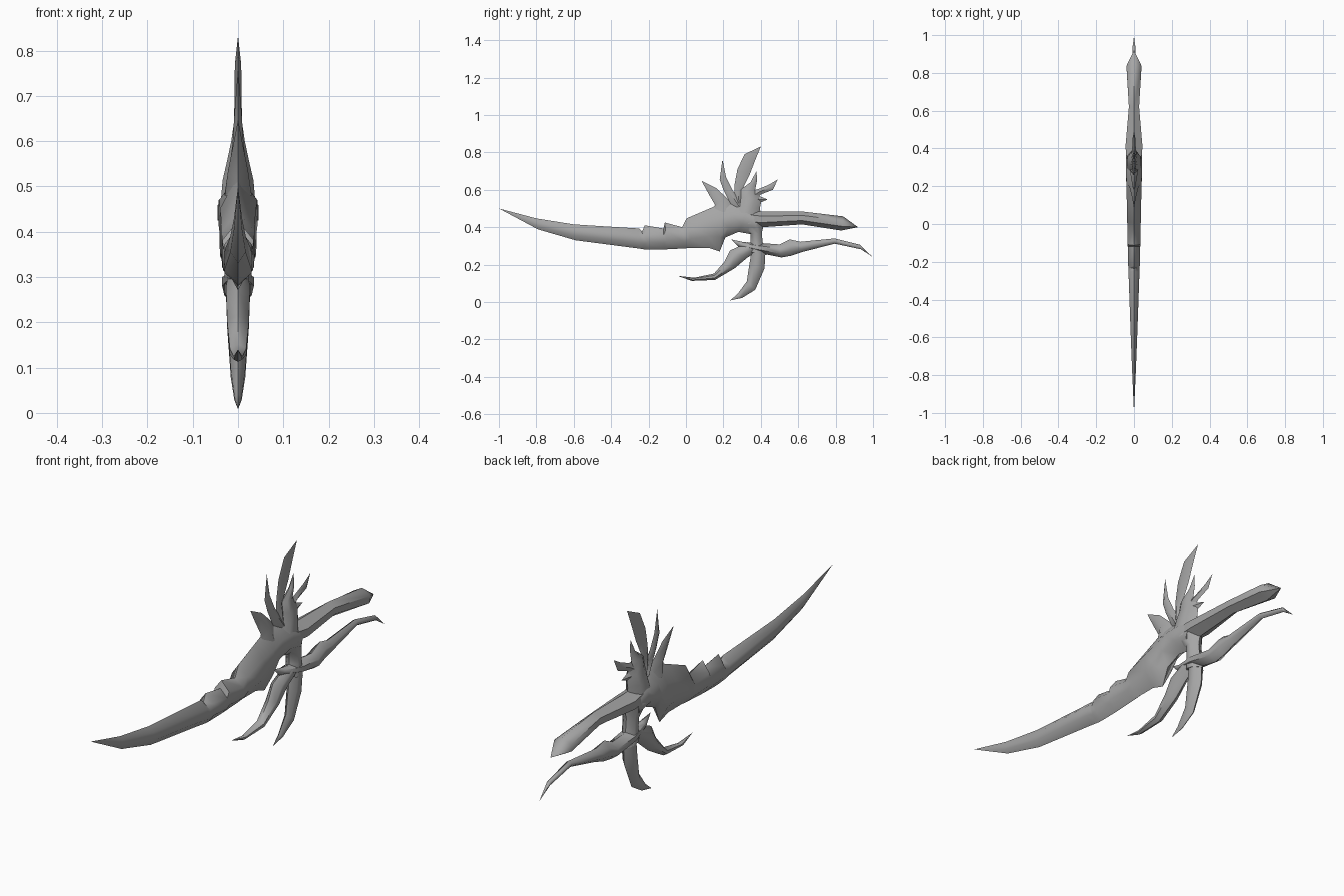
import bpy, bmesh, math

steel = bpy.data.materials.new("grey_steel")
steel.diffuse_color = (0.38, 0.38, 0.38, 1)


def loft(name, ribs, band=0.3):
    """Skin ribs (y, z of one edge, y, z of other edge, half width) symmetric in x.
    band: where the widest part starts across the rib (0.5 = diamond)."""
    bm = bmesh.new()
    rings = []
    for ya, za, yb, zb, w in ribs:
        ts = [(0, 0), (band, w), (1 - band, w), (1, 0), (1 - band, -w), (band, -w)]
        if band == 0.5:
            ts = [(0, 0), (0.5, w), (1, 0), (0.5, -w)]
        rings.append([bm.verts.new((x, ya + (yb - ya) * t, za + (zb - za) * t)) for t, x in ts])
    n = len(rings[0])
    for r, s in zip(rings, rings[1:]):
        for i in range(n):
            bm.faces.new((r[i], r[(i + 1) % n], s[(i + 1) % n], s[i]))
    bm.faces.new(rings[0])
    bm.faces.new(rings[-1])
    bmesh.ops.remove_doubles(bm, verts=bm.verts, dist=0.0005)
    bmesh.ops.recalc_face_normals(bm, faces=bm.faces)
    me = bpy.data.meshes.new(name)
    bm.to_mesh(me)
    bm.free()
    me.materials.append(steel)
    ob = bpy.data.objects.new(name, me)
    bpy.context.collection.objects.link(ob)
    bpy.context.view_layer.objects.active = ob
    ob.select_set(True)
    bpy.ops.object.shade_smooth_by_angle(angle=math.radians(55))
    ob.select_set(False)


# Curved blade with notched back, running into the hub
loft("blade", [
    (-1.00, .50, -1.00, .50, 0),
    (-.80, .447, -.79, .388, .009),
    (-.60, .415, -.59, .33, .017),
    (-.25, .393, -.26, .287, .029),
    (-.235, .377, -.22, .281, .030),
    (-.22, .41, -.20, .28, .031),
    (-.12, .393, -.12, .281, .033),
    (-.113, .425, -.10, .282, .034),
    (-.02, .40, .00, .287, .035),
    (.003, .447, .03, .29, .036),
    (.115, .495, .12, .29, .038),
    (.19, .527, .18, .27, .040),
    (.26, .525, .21, .345, .041),
    (.34, .51, .28, .375, .043),
    (.40, .484, .36, .36, .040)])

# Grip with a pointed pommel
loft("grip", [
    (.30, .50, .30, .40, .035),
    (.41, .484, .41, .40, .045),
    (.62, .484, .62, .415, .027),
    (.84, .458, .83, .382, .040),
    (.92, .40, .92, .40, 0)])

# Crown stem above the hub, ending in a short horn
loft("crown_stem", [
    (.22, .42, .41, .42, .042),
    (.27, .52, .395, .50, .034),
    (.28, .56, .405, .55, .024),
    (.29, .60, .37, .60, .015),
    (.345, .64, .38, .65, .008),
    (.377, .70, .377, .70, 0)])

# Neck below the hub
loft("lower_neck", [
    (.28, .42, .42, .43, .040),
    (.345, .365, .405, .37, .030),
    (.345, .32, .41, .32, .030),
    (.33, .27, .43, .25, .028)])

# Long lower tendril
loft("lower_tendril", [
    (.24, .335, .24, .335, 0),
    (.31, .32, .28, .295, .015),
    (.40, .315, .38, .265, .035),
    (.50, .308, .51, .238, .030),
    (.555, .335, .56, .247, .026),
    (.61, .322, .62, .267, .022),
    (.795, .34, .795, .312, .012),
    (.93, .306, .935, .282, .008),
    (.995, .243, .995, .243, 0)])

# Two claws hanging below
loft("front_claw", [
    (.33, .32, .38, .27, .024),
    (.235, .275, .325, .235, .026),
    (.205, .215, .26, .18, .024),
    (.15, .152, .155, .118, .018),
    (.045, .13, .03, .113, .010),
    (-.045, .14, -.045, .14, 0)])
loft("rear_claw", [
    (.355, .30, .425, .29, .026),
    (.34, .21, .42, .18, .024),
    (.325, .11, .37, .065, .016),
    (.275, .042, .30, .022, .008),
    (.235, .008, .235, .008, 0)])

# Crown spikes
spikes = {
    "blade_side_spike": [
        (.14, .48, .27, .48, .030), (.155, .52, .225, .55, .022),
        (.12, .58, .16, .61, .010), (.083, .648, .083, .648, 0)],
    "slim_spike": [
        (.25, .50, .32, .52, .022), (.20, .60, .25, .595, .012),
        (.18, .655, .215, .665, .008), (.195, .762, .195, .762, 0)],
    "tall_spike": [
        (.255, .53, .31, .53, .018), (.26, .63, .30, .60, .009),
        (.275, .71, .34, .68, .008), (.313, .79, .367, .75, .007),
        (.40, .832, .40, .832, 0)],
    "rear_spike": [
        (.33, .59, .36, .53, .016), (.39, .605, .40, .575, .010),
        (.445, .628, .465, .60, .007), (.49, .655, .49, .655, 0)],
    "rear_thorn": [
        (.36, .58, .37, .52, .018), (.437, .548, .437, .548, 0)],
}
for spike_name, spike_ribs in spikes.items():
    loft(spike_name, spike_ribs, band=0.5)
